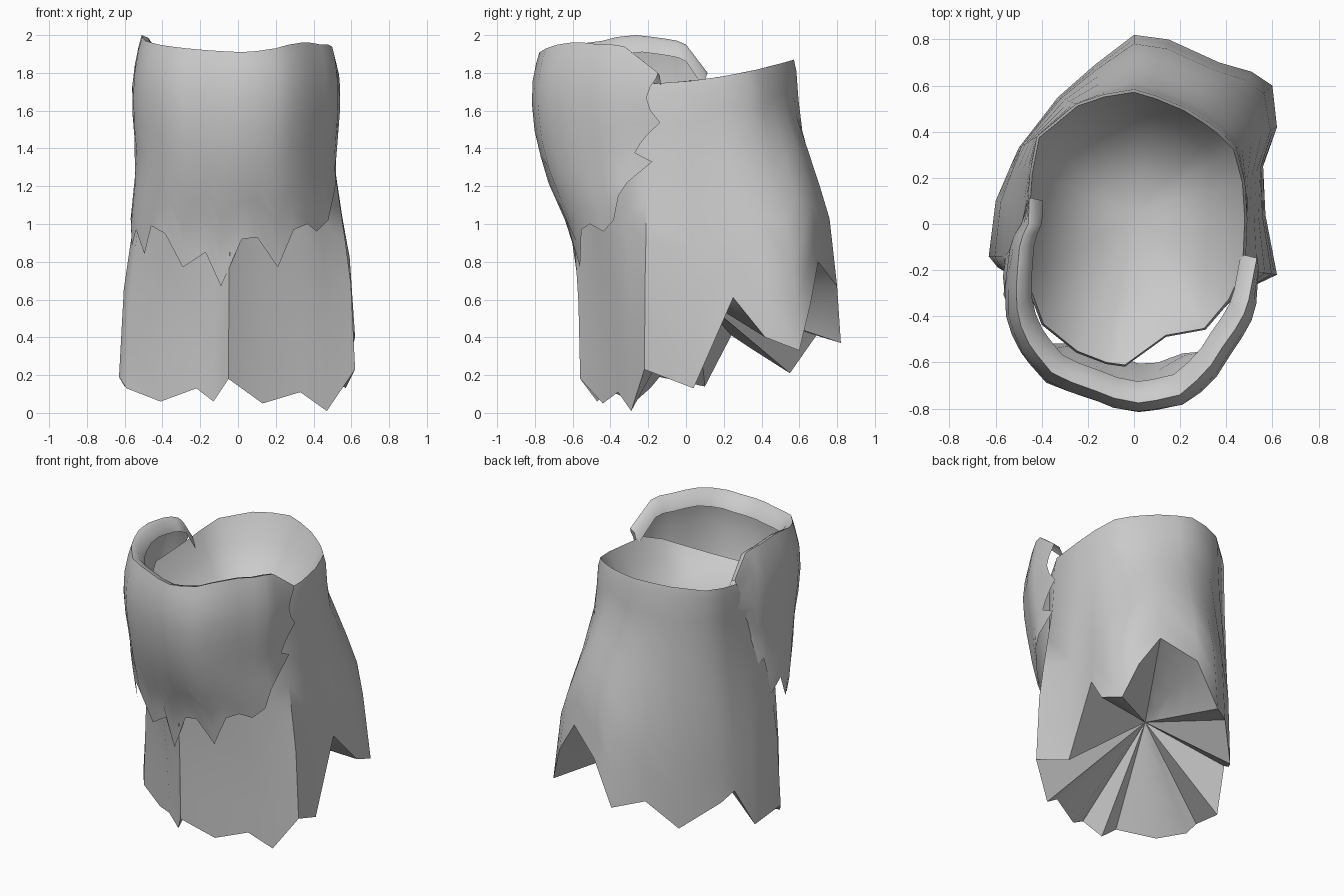
import bpy, bmesh


def interp(table, v):
    """Piecewise linear lookup in ascending (key, value) pairs."""
    if v <= table[0][0]:
        return table[0][1]
    for (a, fa), (b, fb) in zip(table, table[1:]):
        if v <= b:
            return fa + (fb - fa) * (v - a) / (b - a)
    return table[-1][1]


def loft(name, columns, closed):
    """Skin a sheet across columns of points and shade it smooth."""
    bm = bmesh.new()
    grid = [[bm.verts.new(p) for p in col] for col in columns]
    pairs = list(zip(grid, grid[1:])) + ([(grid[-1], grid[0])] if closed else [])
    for a, b in pairs:
        for i in range(len(a) - 1):
            bm.faces.new((a[i], a[i + 1], b[i + 1], b[i]))
    bmesh.ops.remove_doubles(bm, verts=bm.verts[:], dist=.0005)
    me = bpy.data.meshes.new(name)
    bm.to_mesh(me)
    bm.free()
    ob = bpy.data.objects.new(name, me)
    bpy.context.collection.objects.link(ob)
    bpy.context.view_layer.objects.active = ob
    ob.select_set(True)
    bpy.ops.object.shade_smooth_by_angle(angle=0.9)
    ob.select_set(False)
    return ob


def toward(p, c, f, g):
    """Move p toward c by fraction f in plan and g in height."""
    return (p[0] + (c[0] - p[0]) * f, p[1] + (c[1] - p[1]) * f, p[2] + (c[2] - p[2]) * g)


# Skirt columns from the back round the left side: hem x, y, z, then rim x, y
skirt = [
    (0, .82, .37, 0, .58), (-.17, .69, .41, -.13, .56), (-.33, .55, .21, -.25, .52),
    (-.5, .33, .35, -.42, .38), (-.54, .24, .41, -.45, .22), (-.6, .1, .14, -.46, .08),
    (-.63, -.14, .19, -.47, -.14), (-.59, -.19, .13, -.47, -.25), (-.41, -.27, .06, -.40, -.44),
    (-.22, -.44, .13, -.25, -.56), (-.13, -.47, .06, -.12, -.61), (-.05, -.56, .18, -.04, -.62),
    (.13, -.44, .05, .14, -.49), (.33, -.36, .11, .31, -.46), (.47, -.29, .01, .42, -.33),
    (.62, -.22, .23, .48, -.2), (.57, .04, .13, .49, .02), (.56, .25, .61, .48, .18),
    (.62, .42, .40, .44, .33), (.6, .6, .33, .37, .40), (.51, .66, .58, .30, .45),
    (.37, .70, .80, .22, .5), (.15, .80, .67, .1, .55),
]
flare = [(0, 0), (.22, .1), (.45, .47), (.68, .83), (1, 1)]
bowl, apex = (0, .05, 1.42), (-.05, .05, .63)
walls, tops, undersides = [], [], []
for hx, hy, hz, rx, ry in skirt:
    rz = 1.755 + .1 * ry + .17 * ry * ry - .6 * max(0, -.25 - ry)
    rim, hem = (rx * .98, ry * .985, rz), (hx, hy, hz)
    col = [rim]
    for t in (.04, .14, .25, .4, .55, .7, .85, 1):
        f = interp(flare, t)
        col.append((rx + (hx - rx) * f, ry + (hy - ry) * f, rz + (hz - rz) * t))
    walls.append(col)
    # Sunken inner surface at the waist, and the raised underside behind the hem
    tops.append([toward(rim, bowl, f, g) for f, g in ((1, 1), (.7, .95), (.4, .75), (.15, .38), (0, 0))])
    undersides.append([toward(hem, apex, f, f) for f in (0, .2, .5, .8, 1)])
loft("skirt", walls, True)
loft("skirt_waist_inside", tops, True)
loft("skirt_underside", undersides, True)

# Front apron columns from left end to right end: x, y, top z, ragged bottom z
apron = [
    (-.46, .10, 1.80, 1.46), (-.49, .0, 1.95, 1.27), (-.52, -.05, 1.97, 1.17),
    (-.54, -.11, 1.98, 1.2), (-.55, -.19, 1.99, .95), (-.56, -.29, 2.0, 1.03),
    (-.555, -.40, 1.99, .88), (-.53, -.48, 1.97, .97), (-.49, -.56, 1.96, .84),
    (-.45, -.61, 1.95, .99), (-.38, -.69, 1.94, .95), (-.29, -.73, 1.93, .77),
    (-.17, -.77, 1.92, .85), (-.09, -.80, 1.915, .67), (.02, -.82, 1.91, .92),
    (.10, -.81, 1.915, .93), (.21, -.79, 1.93, .77), (.29, -.73, 1.95, .97),
    (.36, -.66, 1.96, 1.0), (.41, -.58, 1.96, .96), (.47, -.49, 1.95, 1.02),
    (.51, -.42, 1.95, 1.15), (.53, -.35, 1.94, 1.22), (.54, -.17, 1.80, 1.33),
]
depth = [(.67, .71), (.85, .71), (1, .77), (1.24, .9), (1.47, .975), (1.68, 1), (1.8, .985), (1.9, .95), (2, .91)]
width = [(.67, 1), (1, 1.02), (1.33, .96), (1.6, 1), (1.75, 1), (1.9, .96), (2, .91)]
steps = (0, .06, .16, .28, .42, .56, .7, .8, .9, 1)
torn = (.02, .01, -.02, -.04, -.02, .03, -.04, -.08, -.11, -.02)   # side edge teeth
cols = []
for n, (px, py, top, bottom) in enumerate(apron):
    col = []
    for t, tear in zip(steps, torn):
        z = top + (bottom - top) * t
        x, y = px * interp(width, z), py * interp(depth, z)
        if n in (0, len(apron) - 1):
            y += tear if n else tear * .8
        col.append((x, y, z))
    x, y, z = col[0]
    lip = [(x * .87, y * .88, z - .09), (x * .93, y * .94, z - .015)]   # rolled top edge
    cols.append(lip + col)
loft("front_apron", cols, False)
